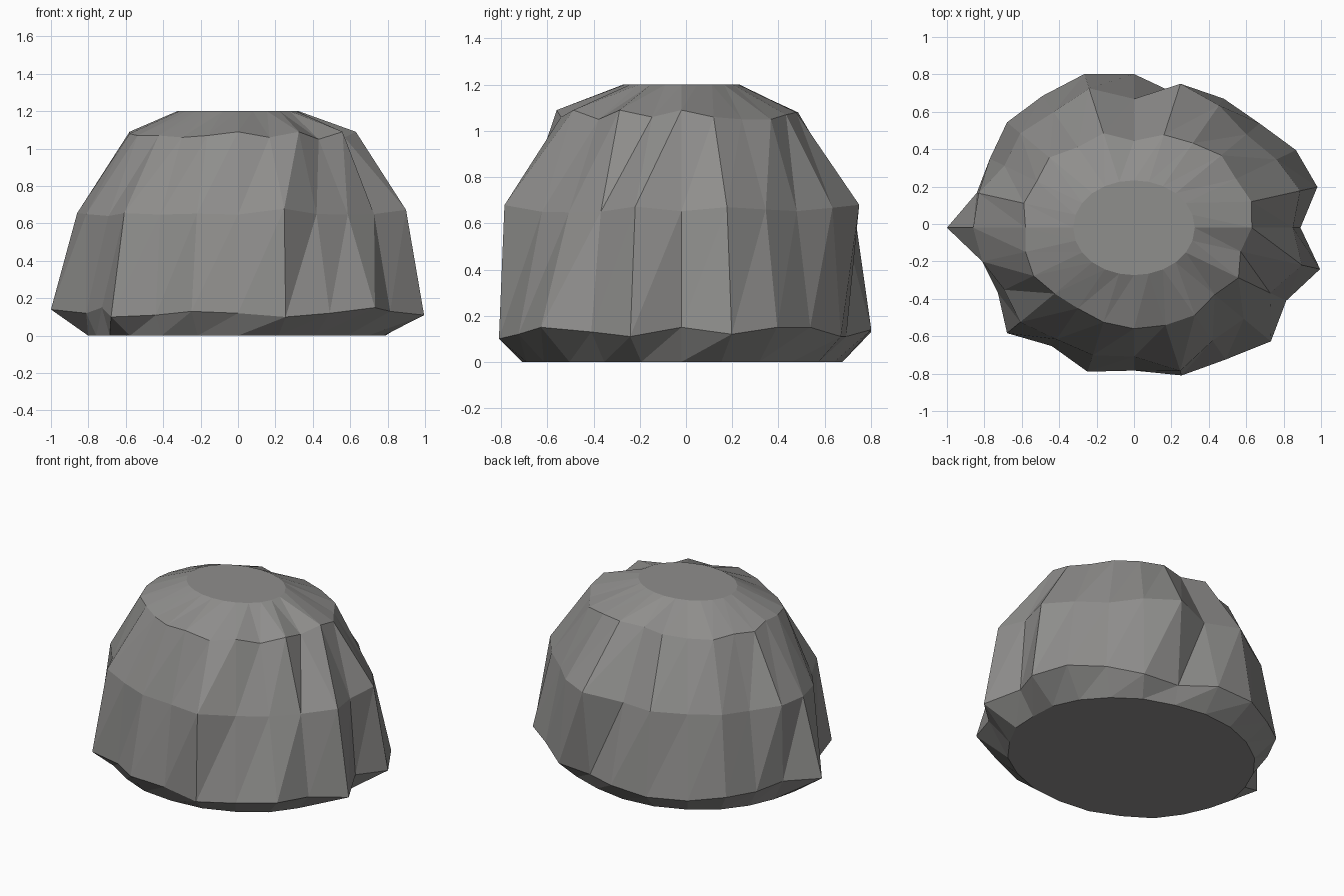
import bpy, bmesh, math

if "Cube" in bpy.data.objects:
    bpy.data.objects.remove(bpy.data.objects["Cube"])

N = 24            # sides per ring
SQUASH = 0.83     # rings are elliptical: narrower in y
Y0 = -0.02
ANGLES = [2 * math.pi * i / N for i in range(N)]

# Ring radii, one per 15 degrees, anticlockwise from +x
SKIRT = [.89, 1.015, 1.0, .95, .96, .89, .99, 1.025, .98, .96, .89, .87,
         1.0, .84, .84, .96, .88, .96, .92, .985, .98, 1.035, .94, 1.03]
WAIST = [.85, .92, .88, .85, .91, .96, .83, .93, .86, .86, .80, .86,
         .86, .84, .80, .86, .83, .85, .83, .955, .84, .83, .84, .93]
CROWN = [.63, .65, .63, .66, .63, .62, .56, .63, .60, .64, .60, .61,
         .58, .60, .62, .60, .60, .63, .65, .65, .65, .61, .645, .59]
CAP = [.315 + .01 * math.cos(2 * a) for a in ANGLES]
# Foot follows the skirt's bulges, softened
BASE = [.815 - .02 * math.cos(2 * a) + .12 * (r - .95) for a, r in zip(ANGLES, SKIRT)]

# Corner heights (hundredths) of the uneven rims
SKIRT_Z = [15, 12, 15, 15, 11, 11, 14, 13, 12, 14, 13, 15,
           14, 12, 15, 10, 11, 13, 12, 10, 12, 15, 13, 11]
CROWN_Z = [109, 106, 105, 105, 107, 108, 107, 108, 106, 107, 108, 107,
           109, 108, 107, 107, 106, 107, 109, 106, 109, 105, 109, 106]
WAIST_Z = [65.5 + max(-2, min(2.5, 25 * (r - .86))) for r in WAIST]


def ring(bm, radii, heights):
    return [bm.verts.new((r * math.cos(a), Y0 + SQUASH * r * math.sin(a), h / 100))
            for r, a, h in zip(radii, ANGLES, heights)]


# Boulder: stacked irregular rings joined by triangles
bm = bmesh.new()
rings = [ring(bm, BASE, [0] * N),
         ring(bm, SKIRT, SKIRT_Z),
         ring(bm, WAIST, WAIST_Z),
         ring(bm, CROWN, CROWN_Z),
         ring(bm, CAP, [120] * N)]
for low, high in zip(rings, rings[1:]):
    for i in range(N):
        j = (i + 1) % N
        bm.faces.new((low[i], low[j], high[j]))
        bm.faces.new((low[i], high[j], high[i]))
bm.faces.new(rings[-1])
bm.faces.new(rings[0][::-1])

mesh = bpy.data.meshes.new("boulder")
bm.to_mesh(mesh)
bm.free()
bpy.context.collection.objects.link(bpy.data.objects.new("boulder", mesh))

# Dark stone colour
stone = bpy.data.materials.new("stone")
stone.diffuse_color = (.275, .271, .264, 1)
stone.use_nodes = True
stone.node_tree.nodes["Principled BSDF"].inputs["Base Color"].default_value = stone.diffuse_color
mesh.materials.append(stone)
